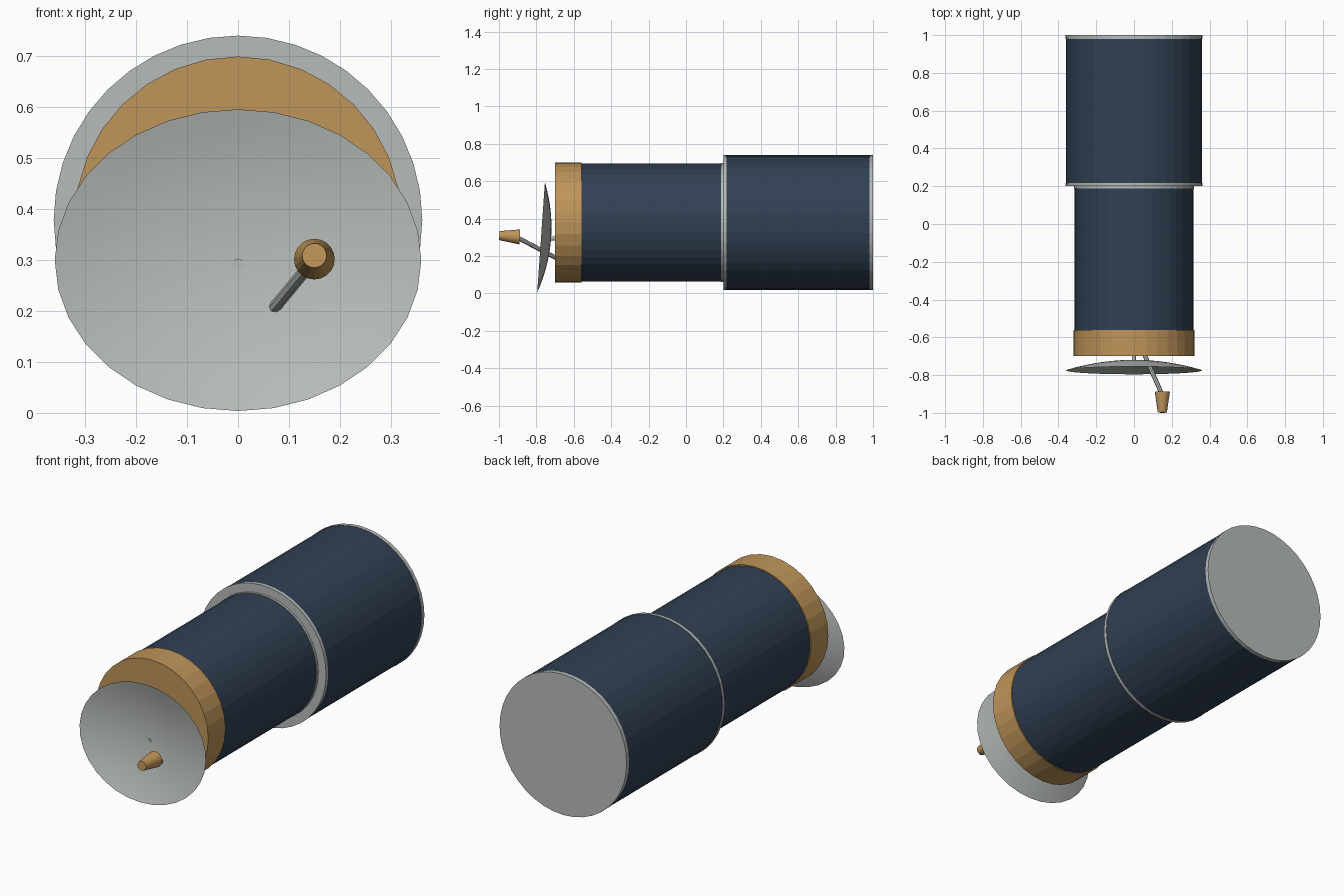
import bpy, bmesh, math
from mathutils import Vector, Matrix

cube = bpy.data.objects.get("Cube")
if cube:
    bpy.data.objects.remove(cube, do_unlink=True)


def material(name, rgb):
    mat = bpy.data.materials.new(name)
    mat.use_nodes = True
    mat.diffuse_color = (*rgb, 1)
    mat.node_tree.nodes["Principled BSDF"].inputs["Base Color"].default_value = (*rgb, 1)
    return mat


navy = material("navy panel", (0.031, 0.052, 0.088))
grey = material("light grey", (0.47, 0.50, 0.48))
gold = material("gold foil", (0.52, 0.30, 0.10))

AXIS_Z = 0.379
TILT = math.radians(4)


def add_object(name, bm, mat):
    mesh = bpy.data.meshes.new(name)
    bm.to_mesh(mesh)
    bm.free()
    mesh.materials.append(mat)
    obj = bpy.data.objects.new(name, mesh)
    bpy.context.collection.objects.link(obj)
    return obj


def rod(name, start, end, r_start, r_end, sides, mat):
    """Capped cylinder or cone frustum between two points."""
    start, end = Vector(start), Vector(end)
    axis = end - start
    bm = bmesh.new()
    bmesh.ops.create_cone(bm, cap_ends=True, segments=sides, radius1=r_start,
                          radius2=r_end, depth=axis.length)
    turn = axis.to_track_quat('Z', 'Y').to_matrix().to_4x4()
    bm.transform(Matrix.Translation((start + end) / 2) @ turn)
    return add_object(name, bm, mat)


def drum(name, y0, y1, radius, sides, mat):
    return rod(name, (0, y0, AXIS_Z), (0, y1, AXIS_Z), radius, radius, sides, mat)


# Telescoping body with rings
drum("front_band", -0.70, -0.56, 0.321, 32, gold)
drum("narrow_body", -0.57, 0.20, 0.315, 40, navy)
drum("inner_collar", 0.188, 0.21, 0.318, 40, grey)
drum("shoulder_ring", 0.20, 0.217, 0.362, 40, grey)
drum("wide_body", 0.21, 0.985, 0.360, 40, navy)
drum("end_plate", 0.98, 1.0, 0.362, 40, grey)


# Oval reflector: shallow bowl opening forward, tipped slightly upward
def dish(name, half_width, half_height, depth, sides, rings):
    bm = bmesh.new()
    pole = bm.verts.new((0, depth, 0))
    loops = []
    for i in range(1, rings + 1):
        t = i / rings
        loops.append([bm.verts.new((half_width * t * math.sin(a), depth * (1 - t * t),
                                    half_height * t * math.cos(a)))
                      for a in (2 * math.pi * k / sides for k in range(sides))])
    for k in range(sides):
        n = (k + 1) % sides
        bm.faces.new((pole, loops[0][k], loops[0][n]))
        for inner, outer in zip(loops, loops[1:]):
            bm.faces.new((inner[k], outer[k], outer[n], inner[n]))
    bmesh.ops.recalc_face_normals(bm, faces=bm.faces)
    for face in bm.faces:
        face.smooth = True
    bm.transform(Matrix.Translation((0, -0.775, 0.30)) @ Matrix.Rotation(-TILT, 4, 'X'))
    return add_object(name, bm, grey)


dish("reflector_dish", 0.36, 0.297, 0.054, 32, 8)

# Mount behind the dish, feed arm and feed horn
rod("dish_mount", (0, -0.69, 0.293), (0, -0.724, 0.293), 0.010, 0.010, 12, grey)
rod("feed_arm", (0.055, -0.69, 0.187), (0.147, -0.90, 0.298), 0.012, 0.012, 8, grey)
rod("feed_horn", (0.15, -0.889, 0.302), (0.15, -0.998, 0.309), 0.040, 0.024, 20, gold)
